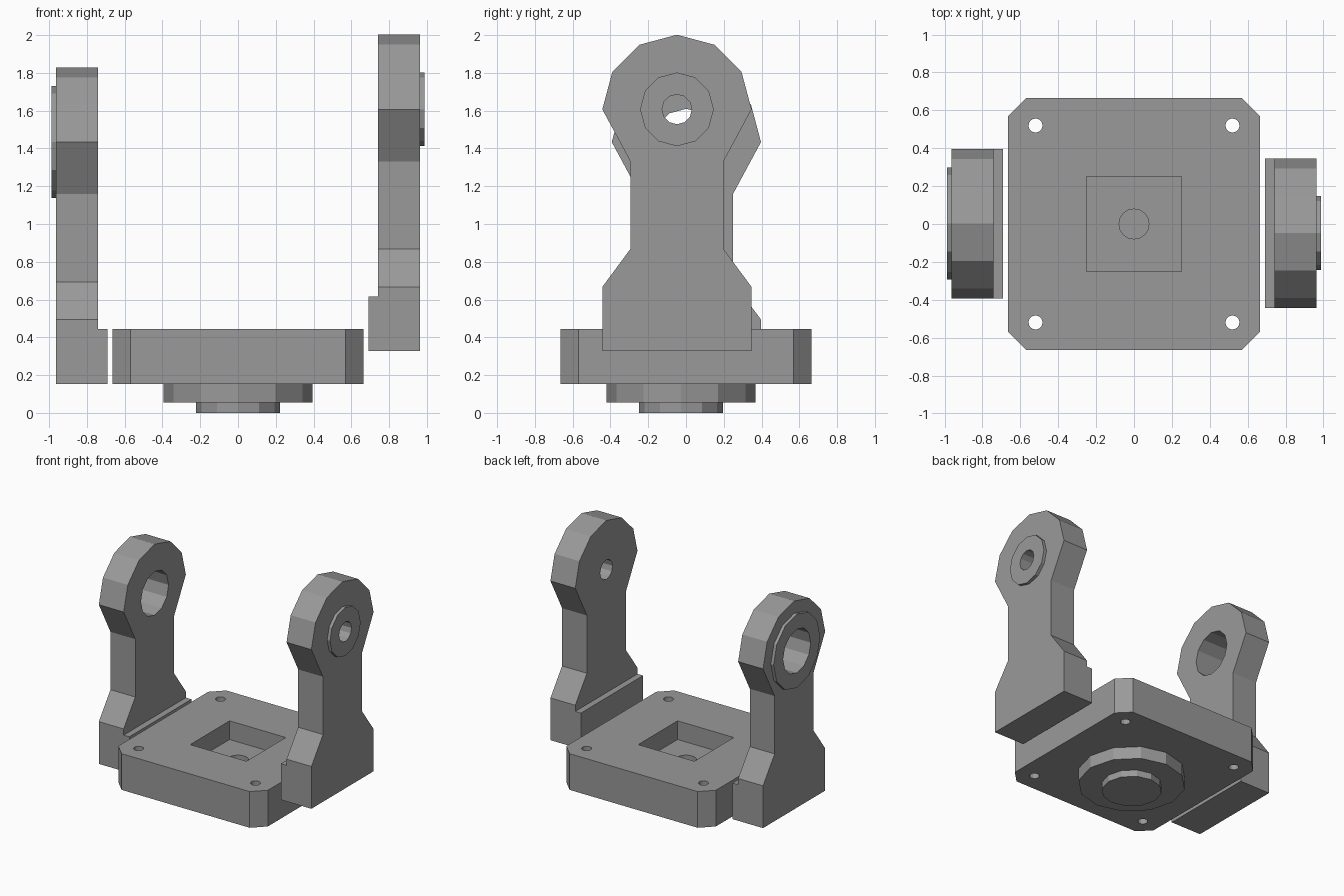
import bpy, bmesh
from math import cos, sin, pi
from mathutils import Vector

old = bpy.data.objects.get("Cube")
if old:
    bpy.data.objects.remove(old)

grey = bpy.data.materials.new("Plain grey")
grey.use_nodes = True
grey.diffuse_color = (0.32, 0.32, 0.32, 1)
grey.node_tree.nodes["Principled BSDF"].inputs["Base Color"].default_value = grey.diffuse_color


def ring(u, v, r, n=12):
    return [(u + r * cos(2 * pi * i / n), v + r * sin(2 * pi * i / n)) for i in range(n)]


def rect(u0, u1, v0, v1):
    return [(u0, v0), (u1, v0), (u1, v1), (u0, v1)]


def prism(name, outline, lo, hi, axis="Z"):
    """Extrude an outline along Z (outline is x, y) or X (outline is y, z)."""
    place = (lambda p: (lo, p[0], p[1])) if axis == "X" else (lambda p: (p[0], p[1], lo))
    shift = Vector((hi - lo, 0, 0)) if axis == "X" else Vector((0, 0, hi - lo))
    bm = bmesh.new()
    face = bm.faces.new([bm.verts.new(place(p)) for p in outline])
    ext = bmesh.ops.extrude_face_region(bm, geom=[face])
    bmesh.ops.translate(bm, vec=shift, verts=[g for g in ext["geom"] if isinstance(g, bmesh.types.BMVert)])
    bmesh.ops.recalc_face_normals(bm, faces=bm.faces)
    mesh = bpy.data.meshes.new(name)
    bm.to_mesh(mesh)
    bm.free()
    mesh.materials.append(grey)
    obj = bpy.data.objects.new(name, mesh)
    bpy.context.collection.objects.link(obj)
    return obj


def combine(target, tool, operation):
    """Apply a boolean and discard the tool object."""
    mod = target.modifiers.new("Boolean", "BOOLEAN")
    mod.operation, mod.solver, mod.object = operation, "EXACT", tool
    graph = bpy.context.evaluated_depsgraph_get()
    mesh = bpy.data.meshes.new_from_object(target.evaluated_get(graph))
    target.modifiers.clear()
    target.data = mesh
    bpy.data.objects.remove(tool)


def arm(name, side, y, z, boss_r, hole_r):
    """Upright bracket; y is its centre line, z its underside."""
    def span(a, b):
        return sorted((side * a, side * b))
    # Foot, waist and twelve-sided head in one outline
    right = [(0.395, 0), (0.395, 0.34), (0.247, 0.54), (0.247, 1.005)]
    head = ring(0, 1.28, 0.395)[:7]
    left = [(-u, v) for u, v in reversed(right)]
    outline = [(y + u, z + v) for u, v in right + head + left]
    body = prism(name, outline, *span(0.742, 0.963), "X")
    # Inner lip on the foot
    lip = prism("lip", rect(y - 0.395, y + 0.395, z, z + 0.29), *span(0.692, 0.742), "X")
    combine(body, lip, "UNION")
    # Outer boss and through bore
    boss = prism("boss", ring(y, z + 1.28, boss_r), *span(0.95, 0.988), "X")
    combine(body, boss, "UNION")
    bore = prism("bore", ring(y, z + 1.28, hole_r), *span(0.6, 1.1), "X")
    combine(body, bore, "DIFFERENCE")


arm("left_arm", 1, -0.048, 0.327, 0.195, 0.079)
arm("right_arm", -1, 0.002, 0.154, 0.296, 0.176)

# Base plate with clipped corners
s, c = 0.665, 0.57
plate = prism("base_plate", [(s, -c), (s, c), (c, s), (-c, s), (-s, c), (-s, -c), (-c, -s), (c, -s)], 0.154, 0.445)
combine(plate, prism("pocket", rect(-0.25, 0.25, -0.25, 0.25), 0.295, 0.6), "DIFFERENCE")
combine(plate, prism("shaft_hole", ring(0, 0, 0.079, 16), 0.17, 0.6), "DIFFERENCE")
for sx in (-1, 1):
    for sy in (-1, 1):
        hole = prism("screw_hole", ring(sx * 0.52, sy * 0.52, 0.037, 16), 0, 0.6)
        combine(plate, hole, "DIFFERENCE")

# Stepped turntable below the plate
turntable = prism("turntable", ring(0, -0.027, 0.395), 0.054, 0.154)
combine(turntable, prism("pivot", ring(0, -0.027, 0.222), 0, 0.07), "UNION")
